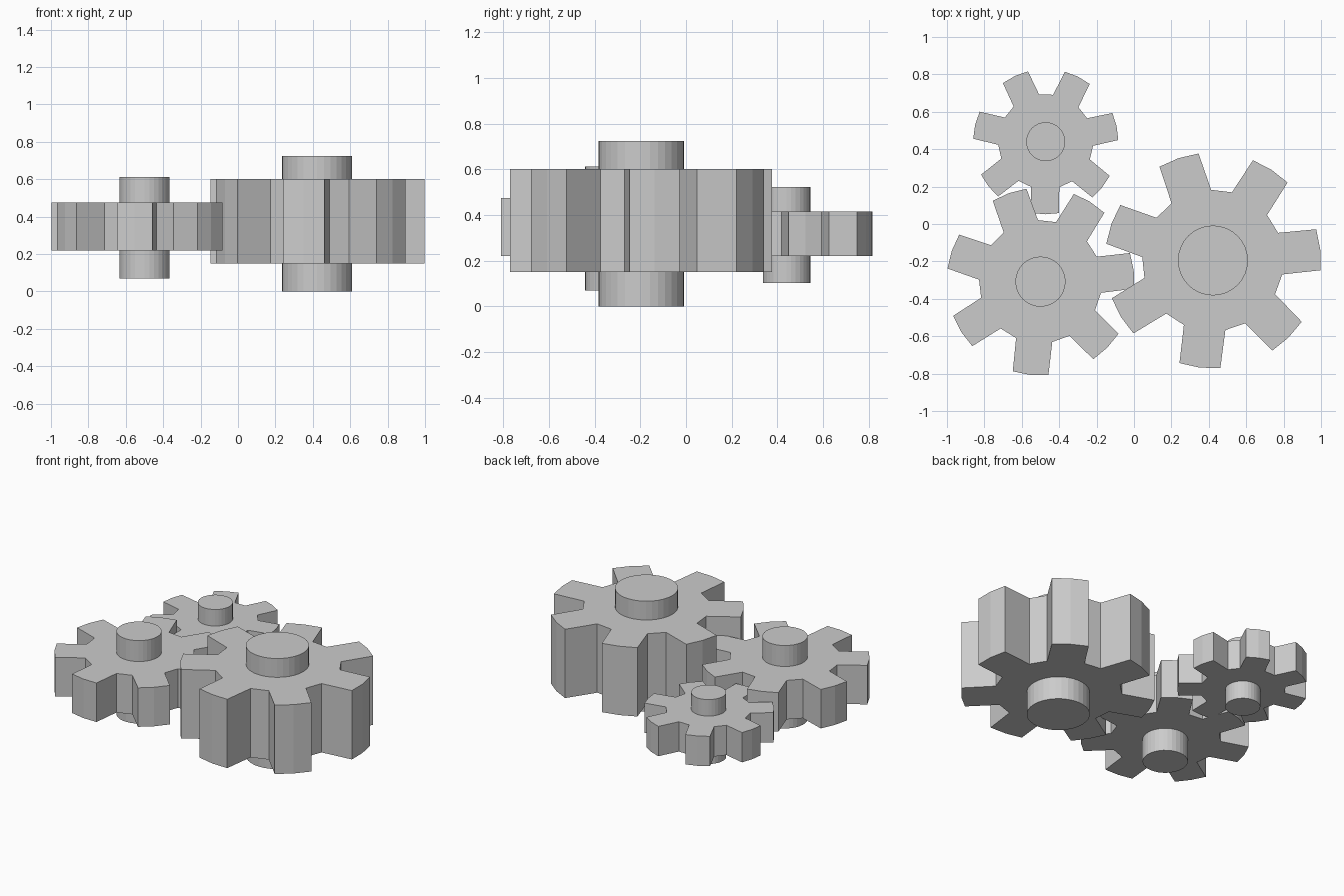
import bpy, bmesh
from math import sin, cos, radians, pi

cube = bpy.data.objects.get("Cube")
if cube:
    bpy.data.objects.remove(cube, do_unlink=True)

grey = bpy.data.materials.new("plain grey")
grey.use_nodes = True
colour = (0.6, 0.6, 0.6, 1)
grey.diffuse_color = colour
grey.node_tree.nodes["Principled BSDF"].inputs["Base Color"].default_value = colour

TEETH = 7
ROOT = 0.655       # valley radius as a share of the tip radius
TIP_HALF = 11.0    # half angle of a tooth at its tip
ROOT_HALF = 17.2   # half angle of a tooth at its root


def prism(name, outline, centre, low, high):
    """Extrude a flat outline between two heights."""
    bm = bmesh.new()
    face = bm.faces.new([bm.verts.new((x, y, low)) for x, y in outline])
    top = bmesh.ops.extrude_face_region(bm, geom=[face])["geom"]
    moved = [v for v in top if isinstance(v, bmesh.types.BMVert)]
    bmesh.ops.translate(bm, vec=(0, 0, high - low), verts=moved)
    bmesh.ops.recalc_face_normals(bm, faces=bm.faces)
    mesh = bpy.data.meshes.new(name)
    bm.to_mesh(mesh)
    bm.free()
    mesh.materials.append(grey)
    obj = bpy.data.objects.new(name, mesh)
    obj.location = (*centre, 0)
    bpy.context.collection.objects.link(obj)
    return obj


def gear_outline(radius, phase):
    """Straight-sided teeth with a slightly bowed tip."""
    points = []
    for i in range(TEETH):
        axis = phase + i * 360 / TEETH
        for offset, r in ((-ROOT_HALF, ROOT), (-TIP_HALF, 1), (0, 1),
                          (TIP_HALF, 1), (ROOT_HALF, ROOT)):
            a = radians(axis + offset)
            points.append((radius * r * cos(a), radius * r * sin(a)))
    return points


def circle(radius, sides=32):
    return [(radius * cos(2 * pi * i / sides), radius * sin(2 * pi * i / sides))
            for i in range(sides)]


def gear(size, centre, radius, phase, body, shaft_radius, shaft):
    prism(size + "_gear", gear_outline(radius, phase), centre, *body)
    prism(size + "_shaft", circle(shaft_radius), centre, *shaft)


# Three meshing gears, each on its own shaft
gear("large", (0.422, -0.195), 0.577, 5.8, (0.15, 0.60), 0.187, (0, 0.723))
gear("medium", (-0.5, -0.308), 0.502, 6.7, (0.22, 0.475), 0.134, (0.07, 0.612))
gear("small", (-0.472, 0.44), 0.388, 12.3, (0.22, 0.415), 0.104, (0.102, 0.523))
